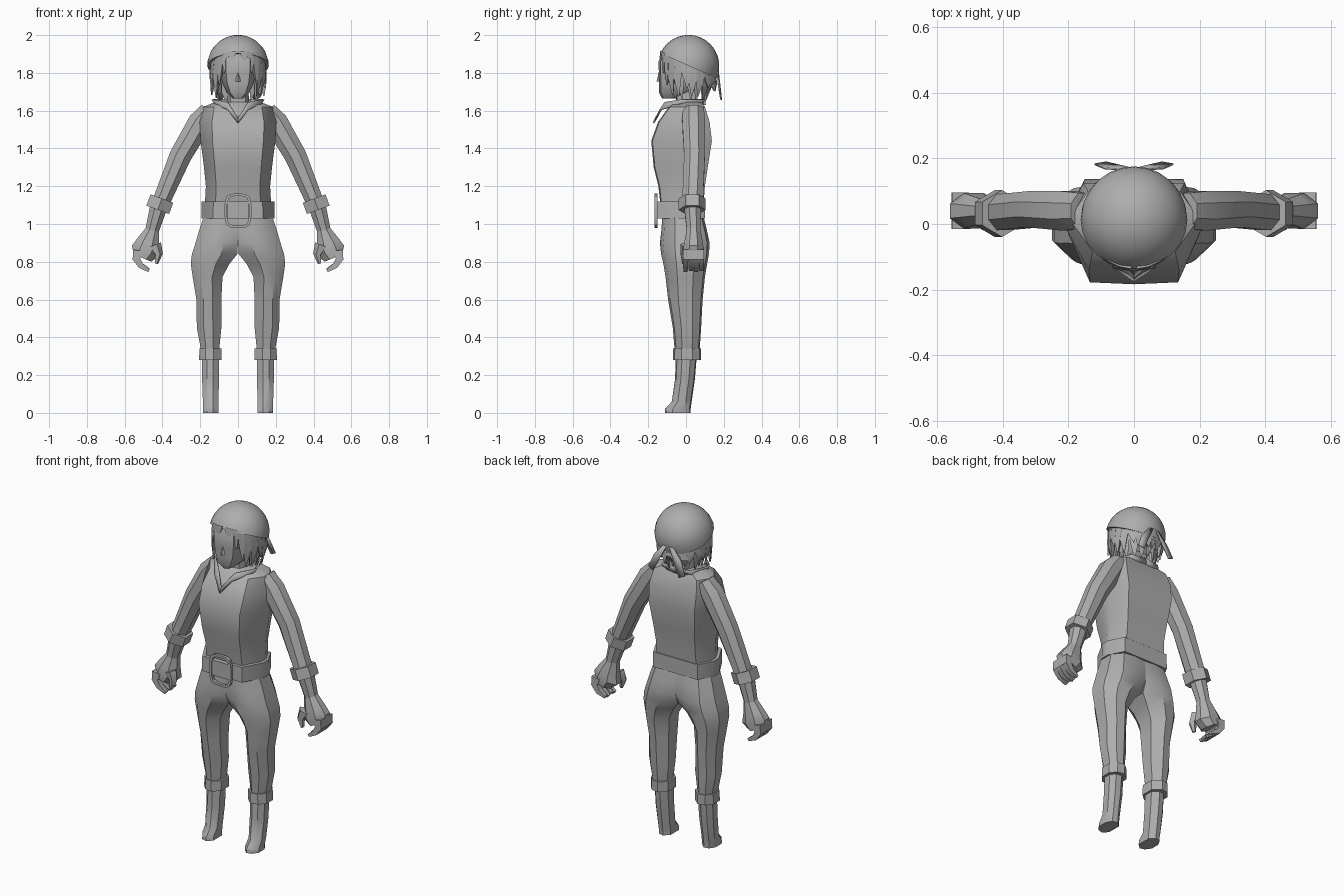
import bpy, bmesh, math, random
from mathutils import Vector, Matrix

if "Cube" in bpy.data.objects:
    bpy.data.objects.remove(bpy.data.objects["Cube"])

random.seed(4)
mat = bpy.data.materials.new("plain grey")
mat.diffuse_color = (0.42, 0.42, 0.42, 1)
mat.use_nodes = True
mat.node_tree.nodes["Principled BSDF"].inputs["Base Color"].default_value = mat.diffuse_color


def finish(name, bm, mirror=False, solid=0, angle=35):
    bmesh.ops.recalc_face_normals(bm, faces=bm.faces)
    me = bpy.data.meshes.new(name)
    bm.to_mesh(me)
    bm.free()
    ob = bpy.data.objects.new(name, me)
    bpy.context.collection.objects.link(ob)
    me.materials.append(mat)
    bpy.ops.object.select_all(action='DESELECT')
    ob.select_set(True)
    bpy.context.view_layer.objects.active = ob
    bpy.ops.object.shade_smooth_by_angle(angle=math.radians(angle))
    if solid:
        m = ob.modifiers.new("thickness", 'SOLIDIFY')
        m.thickness, m.offset = solid, 0
    if mirror:
        m = ob.modifiers.new("mirror", 'MIRROR')
        m.use_mirror_merge = False
    return ob


def skin(bm, rings, closed=True, loop=False, caps=True):
    """Join successive rings of points with quads."""
    vs = [[bm.verts.new(p) for p in r] for r in rings]
    n = len(vs[0])
    pairs = list(zip(vs, vs[1:])) + ([(vs[-1], vs[0])] if loop else [])
    for a, b in pairs:
        for i in range(n if closed else n - 1):
            j = (i + 1) % n
            bm.faces.new((a[i], a[j], b[j], b[i]))
    if closed and caps and not loop:
        bm.faces.new(vs[0])
        bm.faces.new(vs[-1])


def body_ring(z, w, yf, yb, peak=0.006):
    """Symmetric ten-sided section: half width, front and back."""
    d = yb - yf
    half = [(0.68 * w, yf), (w, yf + .45 * d), (w, yf + .65 * d), (.76 * w, yb)]
    pts = [(0, yf - peak)] + half + [(0, yb)] + [(-x, y) for x, y in half[::-1]]
    return [Vector((x, y, z)) for x, y in pts]


def leg_ring(z, xi, xo, yf, yb, k):
    """One leg section; k is the depth of its inner side."""
    w, m, h = xo - xi, (yf + yb) / 2, (yb - yf) / 2
    pts = [(xi, m - k * h), (xi + .35 * w, yf), (xi + .72 * w, yf + .12 * h), (xo, m - .4 * h),
           (xo, m + .4 * h), (xi + .75 * w, yb - .1 * h), (xi + .38 * w, yb), (xi, m + k * h)]
    return [Vector((x, y, z)) for x, y in pts]


def limb(bm, pts, n=8):
    """Tube in the xz plane: x, y, z, half width, half depth."""
    rings = []
    for i, (x, y, z, w, d) in enumerate(pts):
        a, b = pts[max(i - 1, 0)], pts[min(i + 1, len(pts) - 1)]
        t = Vector((b[0] - a[0], 0, b[2] - a[2])).normalized()
        s = Vector((-t.z, 0, t.x))
        c = 1 / math.cos(math.pi / n)
        rings.append([Vector((x, y, z)) + s * w * c * math.cos(q) + Vector((0, d * c * math.sin(q), 0))
                      for q in (2 * math.pi * (k + .5) / n for k in range(n))])
    skin(bm, rings)


def body(name, rows, peak=0.006, angle=35):
    bm = bmesh.new()
    skin(bm, [body_ring(*r, peak) for r in rows])
    return finish(name, bm, angle=angle)


def legs(name, rows, angle=35):
    bm = bmesh.new()
    skin(bm, [leg_ring(*r) for r in rows])
    return finish(name, bm, mirror=True, angle=angle)


def arms(name, pts, n=8, angle=35):
    bm = bmesh.new()
    limb(bm, pts, n)
    return finish(name, bm, mirror=True, angle=angle)


# Jacket and belt
body("jacket", [(1.06, .178, -.125, .09), (1.2, .17, -.14, .10), (1.3, .18, -.165, .115),
                (1.44, .198, -.178, .137), (1.54, .203, -.142, .125), (1.62, .185, -.085, .10),
                (1.645, .12, -.055, .08)])
body("belt", [(1.03, .194, -.15, .10), (1.12, .192, -.15, .10)], 0.004)

# Buckle: rounded rectangular ring and inner plate
bm = bmesh.new()
rings = []
for i in range(24):
    a = 2 * math.pi * i / 24
    c, s = math.cos(a), math.sin(a)
    r = (abs(c) ** 4 + abs(s) ** 4) ** -.25
    rings.append([Vector(((.058 + o) * r * c, y, 1.07 + (.078 + o) * r * s))
                  for o, y in ((0, -.15), (0, -.168), (.013, -.168), (.013, -.15))])
skin(bm, rings, loop=True)
finish("buckle_ring", bm)
bm = bmesh.new()
bmesh.ops.create_cube(bm, size=1, matrix=Matrix.Translation((0, -.156, 1.075)) @ Matrix.Diagonal((.11, .016, .09, 1)))
finish("buckle_plate", bm)

# Trousers, trouser cuffs and boots
legs("trousers", [(1.05, 0, .178, -.125, .09, .95), (.97, 0, .205, -.13, .11, .9),
                  (.9, 0, .225, -.138, .125, .8), (.84, .004, .244, -.132, .122, .6),
                  (.79, .045, .25, -.12, .112, .5), (.72, .082, .24, -.108, .1, .45),
                  (.6, .088, .22, -.095, .088, .45), (.45, .088, .218, -.07, .08, .45),
                  (.33, .1, .195, -.06, .072, .45)])
legs("trouser_cuffs", [(.28, .088, .206, -.07, .08, .5), (.34, .088, .204, -.068, .08, .5)])
legs("boots", [(0, .104, .186, -.112, .025, .6), (.022, .104, .186, -.11, .025, .6),
               (.06, .104, .186, -.075, .03, .5), (.18, .1, .19, -.058, .047, .5),
               (.36, .1, .19, -.052, .062, .5)])

# Sleeves, sleeve cuffs and hands
arms("sleeves", [(.155, .04, 1.605, .045, .055), (.2, .04, 1.54, .063, .06), (.305, .045, 1.36, .058, .055),
                 (.41, .035, 1.11, .046, .055)])
arms("sleeve_cuffs", [(.403, .032, 1.135, .064, .062), (.425, .032, 1.075, .064, .062)], 6, 20)
arms("wrists", [(.42, .035, 1.09, .046, .045), (.455, .04, .965, .036, .036)])
arms("hands", [(.45, .04, .975, .034, .034), (.478, .04, .9, .062, .048), (.488, .04, .86, .078, .054),
               (.505, .04, .82, .05, .05)])
for i in range(4):
    y = -.002 + i * .028
    arms("finger_%d" % (i + 1), [(.53, y, .86, .026, .014), (.538, y, .815, .02, .014),
                                 (.515, y, .78, .015, .013), (.472, y, .752 + .006 * (i % 2), .008, .01)], 4)
arms("thumbs", [(.44, .0, .89, .028, .024), (.42, -.008, .84, .018, .018), (.432, -.01, .79, .007, .009)], 5)

# Collar with V-shaped opening
low = [(0, -.172, 1.535), (.055, -.135, 1.605), (.12, -.03, 1.635), (.10, .08, 1.63), (0, .10, 1.63)]
top = [(0, -.158, 1.56), (.055, -.11, 1.645), (.137, -.02, 1.66), (.09, .088, 1.66), (0, .098, 1.665)]
bm = bmesh.new()
skin(bm, [low, top], closed=False)
finish("collar", bm, mirror=True, solid=.01)

# Neck and head
body("neck", [(1.58, .065, -.05, .06), (1.74, .052, -.045, .055)])
body("head", [(1.665, .028, -.118, -.05), (1.695, .06, -.132, .03), (1.745, .083, -.132, .08),
              (1.8, .092, -.134, .1), (1.86, .095, -.135, .11), (1.92, .08, -.11, .11)], .01)
bm = bmesh.new()
bmesh.ops.create_cone(bm, segments=4, radius1=.014, radius2=.002, depth=.05, cap_ends=True,
                      matrix=Matrix.Translation((0, -.142, 1.78)))
finish("nose", bm)

# Domed cap, tilted down at the back
R, CY, CZ, TILT = .163, .013, 1.838, math.radians(24)
bm = bmesh.new()
bmesh.ops.create_uvsphere(bm, u_segments=24, v_segments=16, radius=R)
bmesh.ops.delete(bm, geom=[v for v in bm.verts if v.co.z < -.001], context='VERTS')
bmesh.ops.holes_fill(bm, edges=[e for e in bm.edges if e.is_boundary])
bm.transform(Matrix.Translation((0, CY, CZ)) @ Matrix.Rotation(-TILT, 4, 'X'))
finish("cap", bm)

# Cloth tails hanging from the cap
bm = bmesh.new()
skin(bm, [[(0, .168, 1.83), (.035, .166, 1.81)], [(.05, .18, 1.73), (.09, .17, 1.745)],
          [(.085, .188, 1.655), (.12, .182, 1.67)]], closed=False)
finish("cap_tails", bm, mirror=True, solid=.006)


# Hair: spikes hanging from the cap rim
def spike(bm, a, half, r, z_tip, r_tip, shift=0.0):
    def at(ang, rad, z=None):
        y = -rad * math.cos(ang)
        return Vector((rad * math.sin(ang), CY + y, CZ + .012 - math.tan(TILT) * y if z is None else z))
    mid = (at(a, r).z + z_tip) / 2
    base = [at(a - half, r), at(a + half, r), at(a, r - .045)]
    waist = [at(a - half * .75 + shift / 2, r + .004, mid), at(a + half * .75 + shift / 2, r + .004, mid),
             at(a, r - .03, mid)]
    tip = [at(a + shift - .02, r_tip, z_tip), at(a + shift + .02, r_tip, z_tip), at(a + shift, r_tip - .006, z_tip)]
    skin(bm, [base, waist, tip])


bm = bmesh.new()
for i in range(17):
    a = math.radians(52 + i * 16)
    spike(bm, a, .19, .148, random.uniform(1.665, 1.725), random.uniform(.128, .152), random.uniform(-.12, .12))
for i in range(11):
    a = math.radians(70 + i * 22)
    spike(bm, a, .24, .122, random.uniform(1.64, 1.68), .10, random.uniform(-.1, .1))
finish("hair", bm, angle=20)

# Fringe over the forehead
bm = bmesh.new()
for deg, z, sh in ((10, 1.845, .1), (24, 1.80, .1), (38, 1.735, .06)):
    for s in (-1, 1):
        spike(bm, s * math.radians(deg), .13, .15, z, .152, s * sh)
finish("fringe", bm, angle=20)
